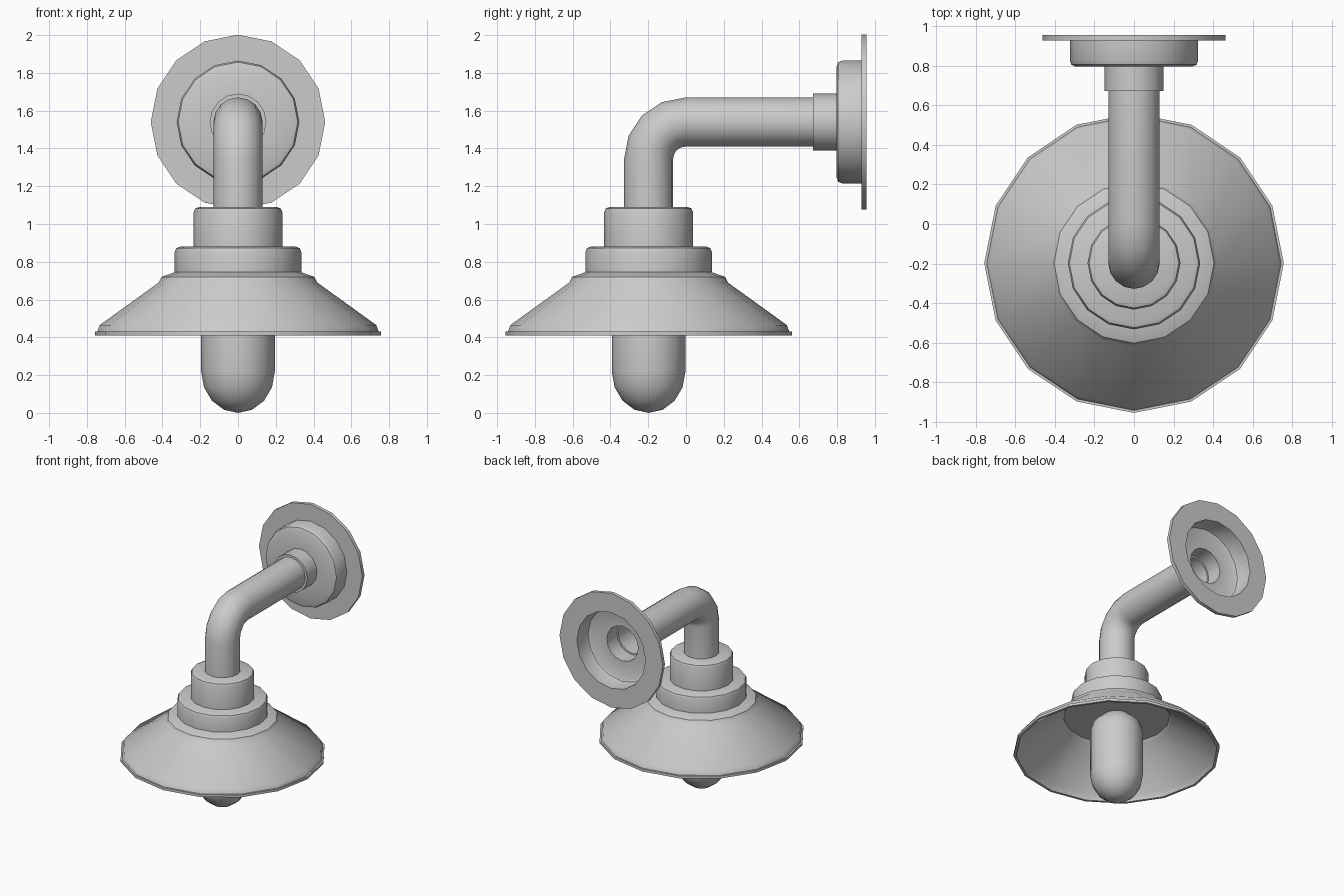
import bpy, bmesh
from math import sin, cos, pi, radians

if "Cube" in bpy.data.objects:
    bpy.data.objects.remove(bpy.data.objects["Cube"])

N = 16          # sides of every round part
CY = -0.198     # lamp axis
WZ = 1.54       # wall mount axis


def finish(name, rings, closed=False):
    """Skin a list of vertex rings (a one-point ring becomes a pole)."""
    bm = bmesh.new()
    vr = [[bm.verts.new(p) for p in r] for r in rings]
    pairs = list(zip(vr, vr[1:] + vr[:1])) if closed else list(zip(vr, vr[1:]))
    for a, b in pairs:
        for i in range(N):
            j = (i + 1) % N
            if len(a) == 1:
                bm.faces.new((a[0], b[j], b[i]))
            elif len(b) == 1:
                bm.faces.new((a[i], a[j], b[0]))
            else:
                bm.faces.new((a[i], a[j], b[j], b[i]))
    bmesh.ops.recalc_face_normals(bm, faces=bm.faces)
    me = bpy.data.meshes.new(name)
    bm.to_mesh(me)
    bm.free()
    ob = bpy.data.objects.new(name, me)
    bpy.context.collection.objects.link(ob)
    bpy.ops.object.select_all(action='DESELECT')
    bpy.context.view_layer.objects.active = ob
    ob.select_set(True)
    bpy.ops.object.shade_smooth_by_angle(angle=radians(35))
    return ob


def lathe(name, prof, axis='z', closed=False):
    """Turn a (radius, height) profile about the lamp axis or the wall axis."""
    rings = []
    for r, h in prof:
        ring = []
        for i in range(N if r > 0 else 1):
            a = 2 * pi * i / N
            c, s = r * cos(a), r * sin(a)
            ring.append((c, CY + s, h) if axis == 'z' else (c, h, WZ + s))
        rings.append(ring)
    return finish(name, rings, closed)


# Glass bulb: domed tip, straight wall, tapered top
dome = [(0.195 * sin(k * pi / 8), 0.22 - 0.22 * cos(k * pi / 8)) for k in range(5)]
dome[0] = (0, 0)
lathe('bulb', dome + [(0.195, 0.57), (0.175, 0.64), (0.11, 0.70), (0, 0.70)])

# Conical shade with a thin rim and hollow underside
lathe('shade', [(0, 0.745), (0.335, 0.745), (0.405, 0.72), (0.42, 0.69),
                (0.732, 0.465), (0.745, 0.43), (0.758, 0.43), (0.758, 0.41),
                (0.738, 0.41), (0.722, 0.455), (0.405, 0.685), (0.39, 0.705),
                (0, 0.705)])

# Stepped lamp holder
lathe('holder_lower', [(0, 0.745), (0.335, 0.745), (0.335, 0.852), (0.327, 0.872),
                       (0.307, 0.88), (0, 0.88)])
lathe('holder_upper', [(0, 0.88), (0.235, 0.88), (0.235, 1.062), (0.227, 1.082),
                       (0.207, 1.09), (0, 1.09)])

# Bent arm: rings along a path of (y, z, ring tilt)
BR, PR = 0.195, 0.13
path = [(CY, 1.08, 0)]
for k in range(5):
    t = k * pi / 8
    path.append((CY + BR * (1 - cos(t)), WZ - BR + BR * sin(t), t))
path.append((0.68, WZ, pi / 2))
rings = []
for y, z, t in path:
    rings.append([(PR * cos(2 * pi * i / N),
                   y + PR * sin(2 * pi * i / N) * cos(t),
                   z - PR * sin(2 * pi * i / N) * sin(t)) for i in range(N)])
finish('arm', rings)

# Hollow wall mount: collar, cup and flat plate
lathe('arm_collar', [(0.127, 0.672), (0.15, 0.672), (0.15, 0.81), (0.14, 0.81),
                     (0.14, 0.685), (0.127, 0.685)], 'y', True)
lathe('mount_cup', [(0.14, 0.797), (0.295, 0.797), (0.317, 0.806), (0.325, 0.828),
                    (0.325, 0.93), (0.307, 0.93), (0.307, 0.835), (0.302, 0.82),
                    (0.288, 0.812), (0.14, 0.812)], 'y', True)
lathe('wall_plate', [(0.307, 0.928), (0.462, 0.928), (0.462, 0.956), (0.307, 0.956)],
      'y', True)
